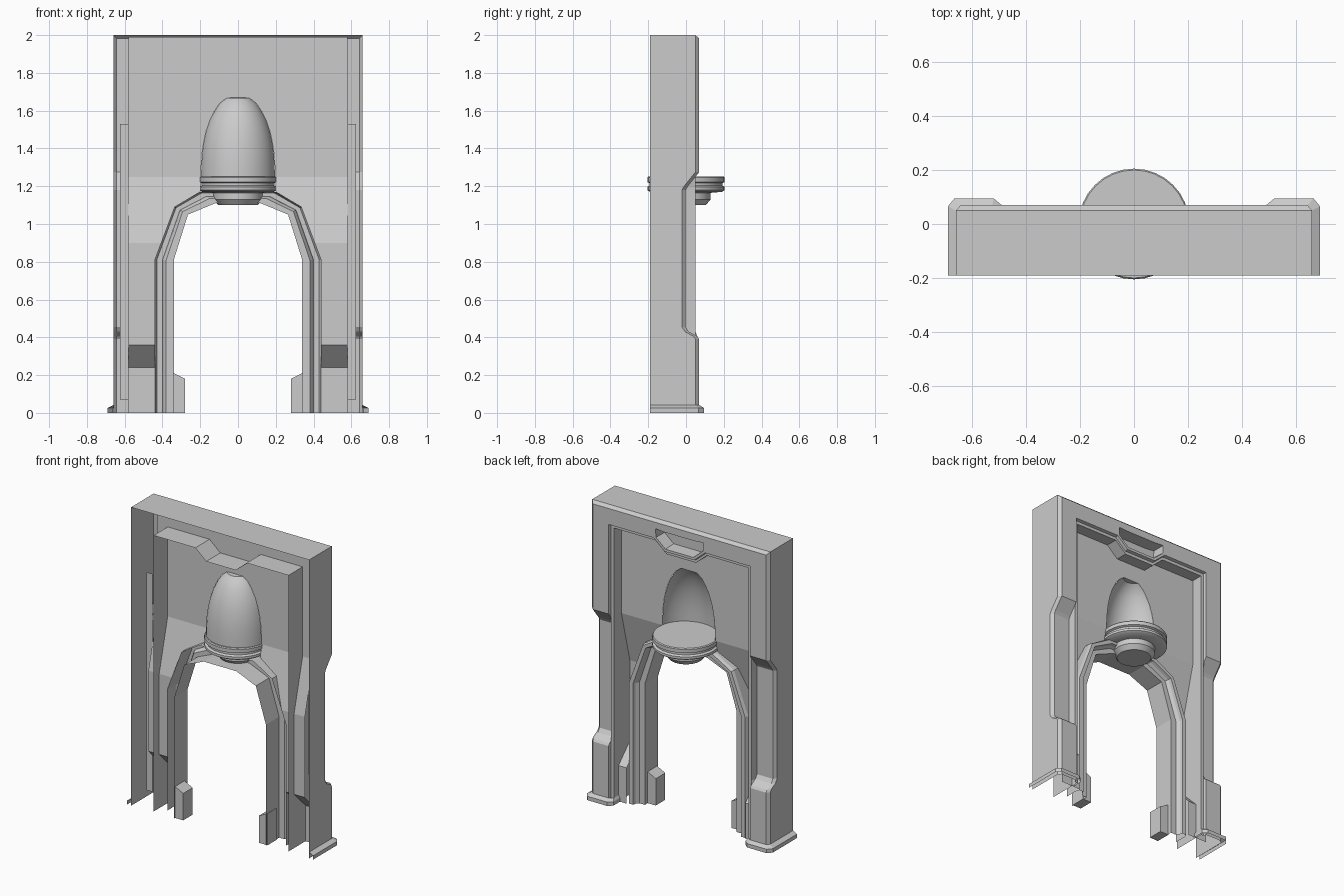
import bpy, bmesh, math
from mathutils import Vector

if "Cube" in bpy.data.objects:
    bpy.data.objects.remove(bpy.data.objects["Cube"])


def finish(name, bm, smooth=False, recalc=True):
    if recalc:
        bmesh.ops.recalc_face_normals(bm, faces=bm.faces)
    me = bpy.data.meshes.new(name)
    bm.to_mesh(me)
    bm.free()
    ob = bpy.data.objects.new(name, me)
    bpy.context.collection.objects.link(ob)
    if smooth:
        me.shade_smooth()
        me.set_sharp_from_angle(angle=math.radians(30))
    return ob


def loft(rows):
    """Grid of quads through equal-length rows of points."""
    bm = bmesh.new()
    grid = [[bm.verts.new(p) for p in r] for r in rows]
    for a, b in zip(grid, grid[1:]):
        for i in range(len(a) - 1):
            bm.faces.new((a[i], a[i + 1], b[i + 1], b[i]))
    return bm


def lathe(profile, n):
    rows = [[(r * math.sin(2 * math.pi * i / n), r * math.cos(2 * math.pi * i / n), z)
             for i in range(n + 1)] for r, z in profile]
    bm = loft(rows)
    bmesh.ops.remove_doubles(bm, verts=bm.verts, dist=1e-5)
    bmesh.ops.dissolve_degenerate(bm, edges=bm.edges, dist=1e-5)
    return bm


def mirrored(pts):
    """Right-hand path continued back down the left side."""
    return pts + [(-x, z) for x, z in reversed(pts) if x > 1e-6]


def interp(table, t):
    for (t0, v0), (t1, v1) in zip(table, table[1:]):
        if t <= t1 + 1e-6:
            return v0 + (v1 - v0) * (t - t0) / (t1 - t0)
    return table[-1][1]


# Outer frame: one open-backed section swept up, across and down;
# the inner rim stays straight while the pillar front steps back
SECT = [(.66, -.19), (.66, .05), (.642, .07), (.525, .07), (.52, .05), (.5, .05), (.5, -.18)]
CORNER_Z = [2, 2, 1.982, 1.875, 1.87, 1.85, 1.85]
LEVELS = [(0, 0), (.39, 0), (.405, -.01), (.43, -.055), (.455, -.072),
          (1.18, -.072), (1.2, -.06), (1.25, -.02), (1.275, 0)]


def pillar_row(s, z, d):
    return [(s * x, y + (d if 0 < i < 4 else 0), z) for i, (x, y) in enumerate(SECT)]


def top_row(x, drop):
    return [(x, y, z - (drop if i > 2 else 0))
            for i, ((_, y), z) in enumerate(zip(SECT, CORNER_Z))]


def corner_row(s):
    return [(s * x, y, z) for (x, y), z in zip(SECT, CORNER_Z)]


rows = [pillar_row(1, z, d) for z, d in LEVELS] + [corner_row(1)]
rows += [top_row(x, d) for x, d in ((.19, 0), (.11, .07), (-.11, .07), (-.19, 0))]
rows += [corner_row(-1)] + [pillar_row(-1, z, d) for z, d in reversed(LEVELS)]
bm = loft(rows)
bmesh.ops.recalc_face_normals(bm, faces=bm.faces)
# Pocket in the middle of the lintel
pocket = [f for f in bm.faces if abs(f.calc_center_median().x) < .17
          and all(abs(v.co.y - .07) < 1e-4 for v in f.verts)]
bmesh.ops.inset_region(bm, faces=pocket, thickness=.018)
for v in {v for f in pocket for v in f.verts}:
    if v.co.z > 1.93:
        v.co.z -= .03
bmesh.ops.inset_region(bm, faces=pocket, thickness=.005)
for v in {v for f in pocket for v in f.verts}:
    v.co.y -= .085
finish("outer_frame", bm, recalc=False)

# Half egg niche behind the pedestal, slightly flattened in depth
EGG = [(.199, 1.24), (.197, 1.31), (.193, 1.37), (.185, 1.43), (.172, 1.49),
       (.152, 1.55), (.127, 1.6), (.1, 1.64), (.066, 1.668), (0, 1.67)]
PANEL_Y = -.03
bm = lathe(EGG, 32)
bmesh.ops.scale(bm, vec=(1, .95, 1), verts=bm.verts)
bmesh.ops.bisect_plane(bm, geom=bm.verts[:] + bm.edges[:] + bm.faces[:], dist=1e-5,
                       plane_co=(0, PANEL_Y, 0), plane_no=(0, 1, 0), clear_outer=True)
finish("niche_dome", bm, smooth=True)

# Recessed panel: bent along its height, cut out around arch and niche
ARCH_OUT = [(.44, 0), (.44, .81), (.335, 1.09), (.2, 1.17)]
DEPTH = [(0, 0), (.24, 0), (.36, -.12), (.9, -.12), (1.25, PANEL_Y), (2, PANEL_Y)]
PANEL_X, TOP = .58, 1.99
egg_edge = [(math.sqrt(r * r - PANEL_Y ** 2), z) for r, z in EGG[:-1]]
edge = [(z, x) for x, z in ARCH_OUT + egg_edge]
levels = sorted({z for z, _ in edge} | {z for z, _ in DEPTH[:-1]})
for s, side in ((1, "right"), (-1, "left")):
    rows = [[(s * interp(edge, z), interp(DEPTH, z), z), (s * PANEL_X, interp(DEPTH, z), z)]
            for z in levels]
    finish(side + "_recessed_panel", loft(rows))
z = levels[-1]
finish("upper_panel", loft([[(-PANEL_X, PANEL_Y, h), (PANEL_X, PANEL_Y, h)] for h in (z, TOP)]))

# Arch trim: raised outer band stepping back inwards to a deep soffit
ARCH_IN = [(.34, 0), (.34, .81), (.265, 1.05), (.12, 1.11)]
a_out = mirrored(ARCH_OUT + [(0, 1.17)])
a_in = mirrored(ARCH_IN + [(0, 1.11)])
TRIM = [(1, -.12), (1, -.03), (.9, -.01), (.6, -.01), (.55, -.03), (.4, -.05), (0, -.05), (0, -.19)]
bm = loft([[(xi + (xo - xi) * t, y, zi + (zo - zi) * t) for t, y in TRIM]
           for (xo, zo), (xi, zi) in zip(a_out, a_in)])
finish("arch_trim", bm)

# Round pedestal with two rims and a hub below
bm = lathe([(0, 1.10), (.105, 1.10), (.13, 1.13), (.13, 1.165), (.19, 1.17),
            (.205, 1.18), (.205, 1.196), (.192, 1.204), (.192, 1.216),
            (.205, 1.222), (.205, 1.246), (.2, 1.252), (0, 1.252)], 32)
finish("round_pedestal", bm, smooth=True)

for s, side in ((1, "right"), (-1, "left")):
    # Chamfered foot moulding around each pillar base
    base = [(.66, -.19), (.66, .05), (.642, .07), (.525, .07), (.5, .05), (.5, 0)]
    lip = [(.69, -.19), (.69, .065), (.665, .095), (.52, .095), (.49, .07), (.49, 0)]
    finish(side + "_foot", loft([[(s * x, y, z) for x, y in ring]
                                 for ring, z in ((lip, 0), (lip, .026), (base, .042))]))
    # Small sloped-top stop at the inside of the arch leg
    bm = bmesh.new()
    f = bm.faces.new([bm.verts.new((s * x, -.18, z))
                      for x, z in ((.345, 0), (.28, 0), (.28, .18), (.345, .213))])
    ext = bmesh.ops.extrude_face_region(bm, geom=[f])["geom"]
    bmesh.ops.translate(bm, vec=Vector((0, .1, 0)),
                        verts=[g for g in ext if isinstance(g, bmesh.types.BMVert)])
    finish(side + "_leg_stop", bm)
    # Narrow backing strip inside the hollow pillar
    finish(side + "_backing_strip",
           loft([[(s * .58, -.075, z), (s * .625, -.075, z)] for z in (.07, 1.53)]))
